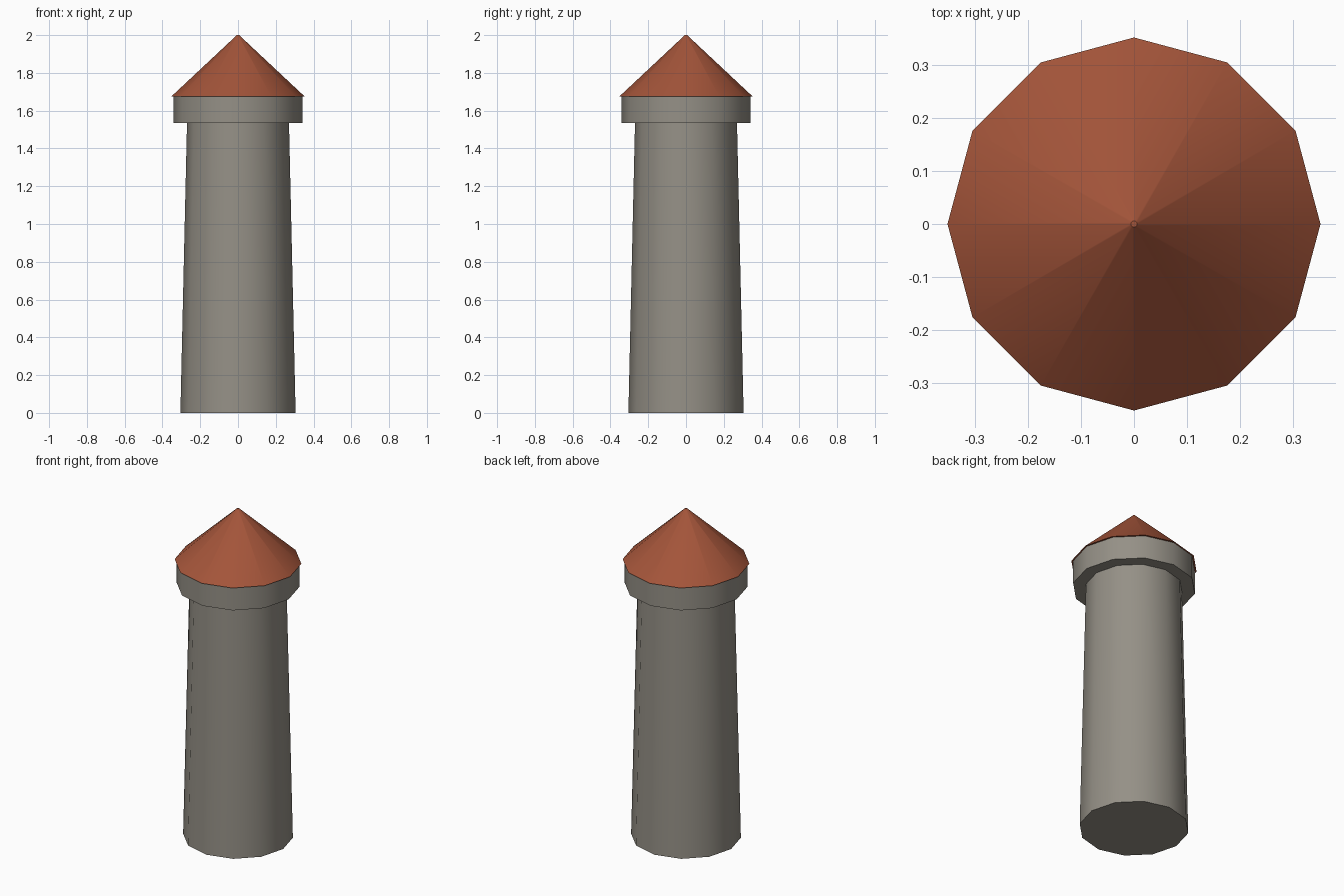
import bpy
import math

cube = bpy.data.objects.get("Cube")
if cube:
    bpy.data.objects.remove(cube, do_unlink=True)

SIDES = 12


def make_material(name, rgb):
    mat = bpy.data.materials.new(name)
    mat.use_nodes = True
    colour = (*rgb, 1.0)
    mat.diffuse_color = colour
    mat.node_tree.nodes["Principled BSDF"].inputs["Base Color"].default_value = colour
    return mat


def frustum(name, z_low, z_high, r_low, r_high, mat):
    """Upright capped cone section with smooth sides and sharp rims."""
    bpy.ops.mesh.primitive_cone_add(
        vertices=SIDES, radius1=r_low, radius2=r_high,
        depth=z_high - z_low, location=(0, 0, (z_low + z_high) / 2))
    obj = bpy.context.object
    obj.name = obj.data.name = name
    obj.data.materials.append(mat)
    bpy.ops.object.shade_smooth_by_angle(angle=math.radians(40))
    return obj


stone = make_material("warm grey stone", (0.30, 0.28, 0.24))
tile = make_material("terracotta tile", (0.37, 0.09, 0.042))

# Tapered shaft, wider collar, overhanging pointed roof
frustum("tower_shaft", 0, 1.535, 0.305, 0.27, stone)
frustum("tower_collar", 1.535, 1.676, 0.342, 0.342, stone)
frustum("tower_roof", 1.676, 2.0, 0.352, 0.006, tile)
